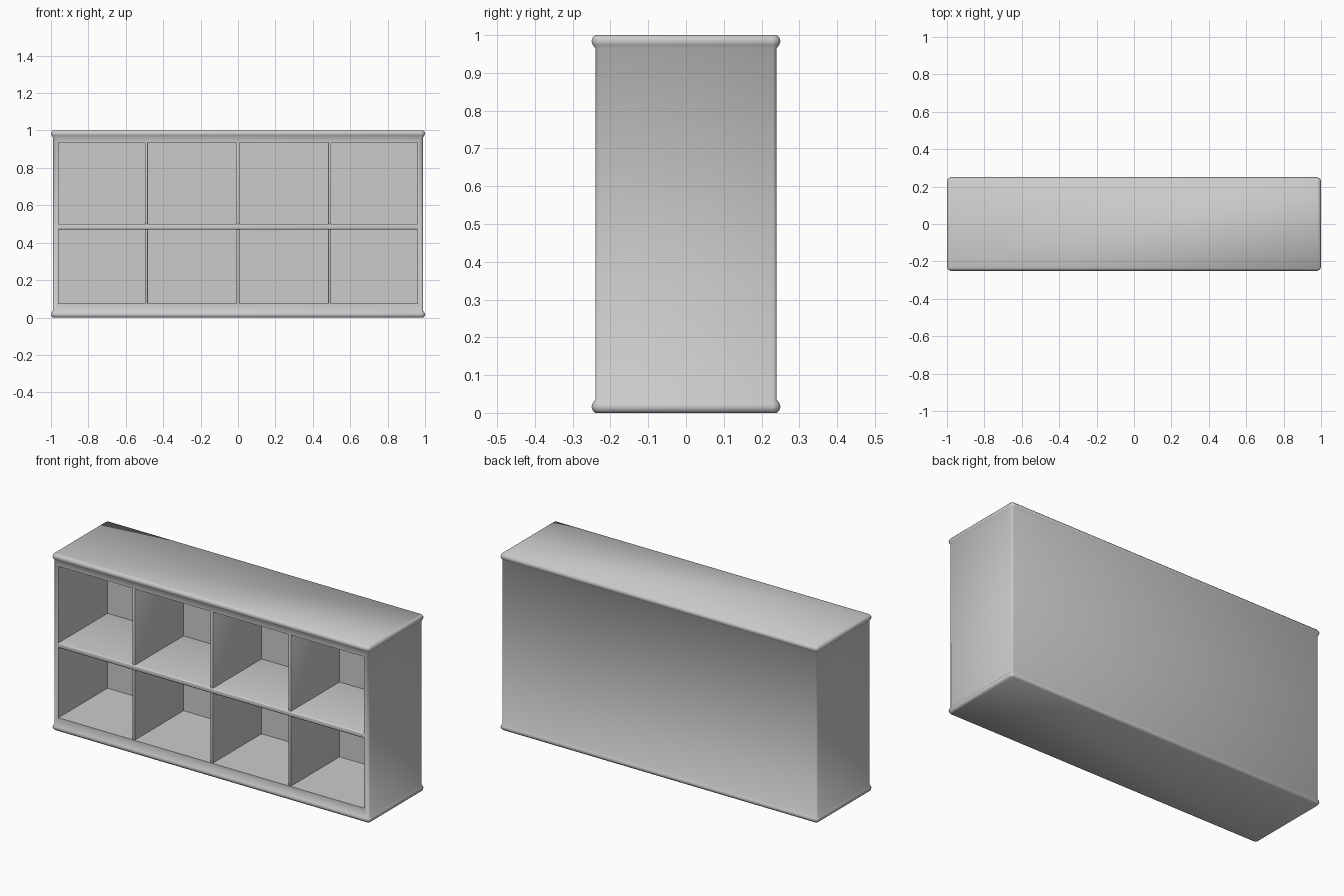
import bpy
import bmesh
from math import cos, sin, pi, radians

default = bpy.data.objects.get("Cube")
if default:
    bpy.data.objects.remove(default, do_unlink=True)

grey = bpy.data.materials.new("plain grey")
grey.use_nodes = True
grey.diffuse_color = (0.6, 0.6, 0.6, 1)
grey.node_tree.nodes["Principled BSDF"].inputs["Base Color"].default_value = (0.6, 0.6, 0.6, 1)


def finish(name, bm):
    """Turn a bmesh into a grey object."""
    bmesh.ops.recalc_face_normals(bm, faces=bm.faces)
    mesh = bpy.data.meshes.new(name)
    bm.to_mesh(mesh)
    bm.free()
    mesh.materials.append(grey)
    obj = bpy.data.objects.new(name, mesh)
    bpy.context.collection.objects.link(obj)
    return obj


def box(name, low, high):
    bm = bmesh.new()
    bmesh.ops.create_cube(bm, size=1)
    for v in bm.verts:
        for i in range(3):
            v.co[i] = (low[i] + high[i]) / 2 + v.co[i] * (high[i] - low[i])
    return finish(name, bm)


def activate(obj):
    bpy.ops.object.select_all(action='DESELECT')
    obj.select_set(True)
    bpy.context.view_layer.objects.active = obj


def smooth(obj, angle=50):
    activate(obj)
    bpy.ops.object.shade_smooth_by_angle(angle=radians(angle))


def bevel(obj, width, segments):
    mod = obj.modifiers.new("Rounded edges", 'BEVEL')
    mod.width = width
    mod.segments = segments
    activate(obj)
    bpy.ops.object.modifier_apply(modifier=mod.name)


HALF_X, HALF_Y = 0.99, 0.24
RADIUS = 0.01


def ring(bm, grow, z):
    """Rounded rectangle, grown outwards at the lips."""
    verts = []
    for k, (sx, sy) in enumerate([(1, 1), (-1, 1), (-1, -1), (1, -1)]):
        for step in range(3):
            a = k * pi / 2 + step * pi / 4
            verts.append(bm.verts.new((
                sx * (HALF_X - RADIUS) + (RADIUS + grow) * cos(a),
                sy * (HALF_Y - RADIUS) + (RADIUS + grow) * sin(a), z)))
    return verts


# Cabinet shell with rounded lips at bottom and top
lip = [(0.0, 0.0), (0.007, 0.007), (0.01, 0.016), (0.007, 0.026), (0.0, 0.035)]
profile = lip + [(g, 1 - z) for g, z in reversed(lip)]
bm = bmesh.new()
rings = [ring(bm, g, z) for g, z in profile]
for a, b in zip(rings, rings[1:]):
    for i in range(len(a)):
        j = (i + 1) % len(a)
        bm.faces.new((a[i], a[j], b[j], b[i]))
bm.faces.new(rings[0])
bm.faces.new(rings[-1])
shell = finish("cabinet_shell", bm)

# Hollow out the front
INNER_X, LOW, HIGH, BACK = 0.96, 0.075, 0.935, 0.2
cutter = box("opening_cutter", (-INNER_X, -0.4, LOW), (INNER_X, BACK, HIGH))
cutter.hide_render = True
cut = shell.modifiers.new("Opening", 'BOOLEAN')
cut.operation = 'DIFFERENCE'
cut.solver = 'EXACT'
cut.object = cutter
activate(shell)
bpy.ops.object.modifier_apply(modifier=cut.name)
bpy.data.objects.remove(cutter, do_unlink=True)
smooth(shell)

# Middle shelf with a rounded front edge
shelf = box("middle_shelf", (-INNER_X - 0.01, -0.24, 0.47), (INNER_X + 0.01, BACK + 0.01, 0.5))
bevel(shelf, 0.008, 3)
smooth(shelf)

# Upright dividers
for name, x in (("right", -0.49), ("centre", 0), ("left", 0.49)):
    divider = box(name + "_divider", (x - 0.008, -0.235, LOW - 0.01),
                  (x + 0.008, BACK + 0.01, HIGH + 0.01))
    bevel(divider, 0.002, 2)
    smooth(divider)
